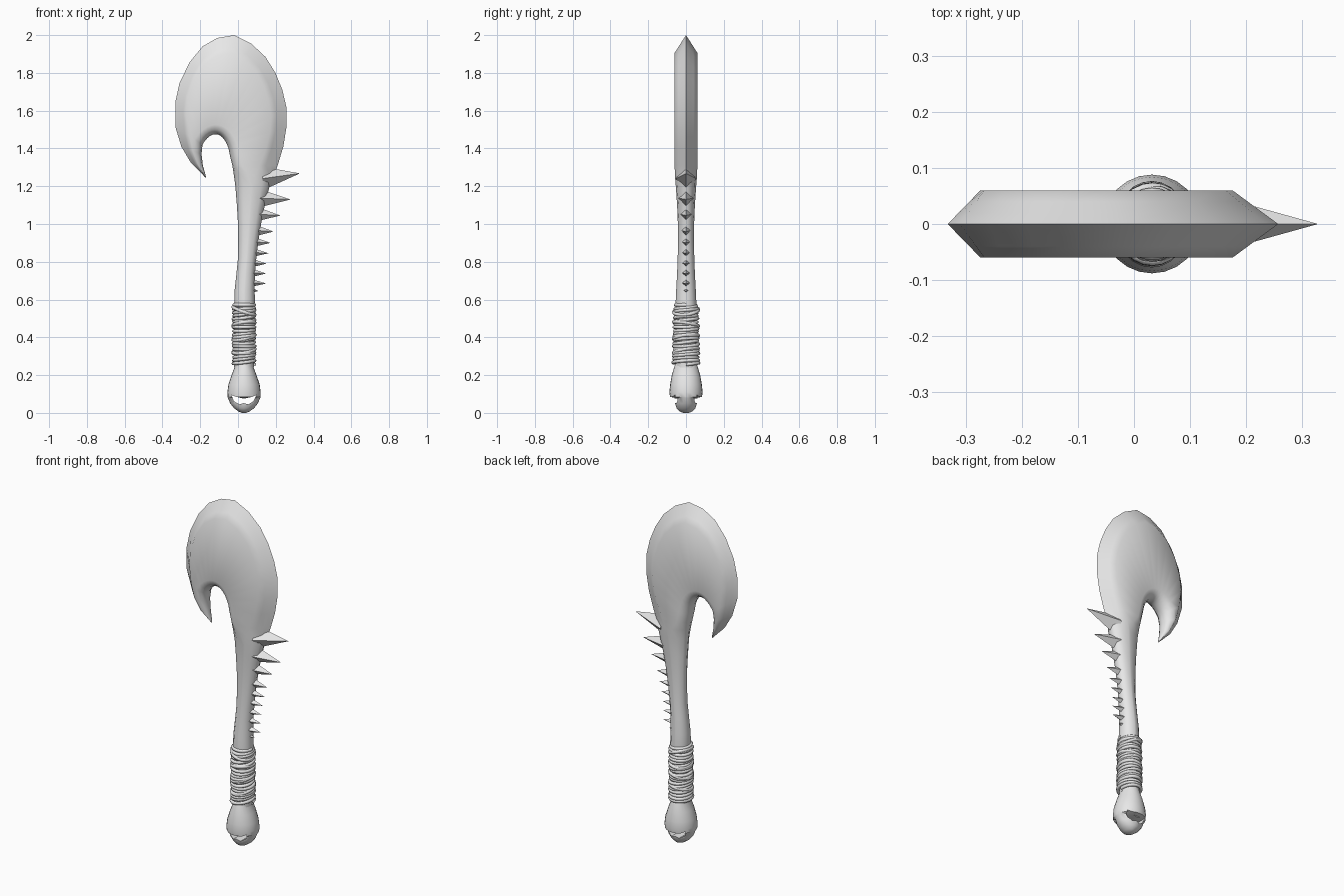
import bpy, bmesh, math, random
from mathutils import Vector

if "Cube" in bpy.data.objects:
    bpy.data.objects.remove(bpy.data.objects["Cube"])

random.seed(4)
bone = bpy.data.materials.new("grey_bone")
bone.diffuse_color = (0.8, 0.8, 0.8, 1)
bone.use_nodes = True
bone.node_tree.nodes["Principled BSDF"].inputs["Base Color"].default_value = bone.diffuse_color
CX = 0.032  # grip axis


def finish(name, bm, angle=None):
    bmesh.ops.recalc_face_normals(bm, faces=bm.faces[:])
    me = bpy.data.meshes.new(name)
    bm.to_mesh(me)
    bm.free()
    me.materials.append(bone)
    ob = bpy.data.objects.new(name, me)
    bpy.context.collection.objects.link(ob)
    if angle:
        smooth(ob, angle)
    return ob


def smooth(ob, angle):
    bpy.ops.object.select_all(action='DESELECT')
    ob.select_set(True)
    bpy.context.view_layer.objects.active = ob
    bpy.ops.object.shade_smooth_by_angle(angle=math.radians(angle))


def loft(rings):
    bm = bmesh.new()
    vs = [[bm.verts.new(p) for p in ring] for ring in rings]
    n = len(vs[0])
    for a, b in zip(vs, vs[1:]):
        for i in range(n):
            j = (i + 1) % n
            bm.faces.new((a[i], a[j], b[j], b[i]))
    bm.faces.new(vs[0])
    bm.faces.new(vs[-1])
    return bm


def section(ix, iz, ox, oz, d, e):
    """Cross-section from inner to outer edge; e = 1 rounded shaft, 0 bevelled blade."""
    p, q = Vector((ix, 0, iz)), Vector((ox, 0, oz))
    w = (q - p).length
    u = (q - p) / w
    r = 0.47 * w * e + min(0.05, 0.4 * w) * (1 - e)
    b = 0.47 * w * e + min(0.095, 0.5 * w) * (1 - e)
    half = [(0, 0)]
    for k in (1 / 3, 2 / 3, 1):
        a = k * math.pi / 2
        half.append((r * (1 - math.cos(a)), d * math.sin(a)))
    for k in (0, 1 / 3, 2 / 3, 1):
        a = k * math.pi / 2
        s = e * math.sin(a) + (1 - e) * k
        c = e * math.cos(a) + (1 - e) * (1 - k)
        half.append((w - b * (1 - s), d * c))
    pts = half + [(t, -y) for t, y in half[-2:0:-1]]
    return [p + u * t + Vector((0, y, 0)) for t, y in pts]


# Shaft: inner x, outer x, height, half depth
shaft = [(-.02, .085, .24, .055), (-.02, .09, .58, .055), (-.018, .088, .65, .052),
         (-.008, .09, .74, .047), (0, .097, .82, .044), (.001, .108, .91, .042),
         (0, .122, 1.0, .043), (-.006, .142, 1.1, .047), (-.014, .167, 1.2, .054),
         (-.022, .19, 1.26, .059)]
# Head sweeping over into the hook: inner x, z, outer x, z
head = [(-.03, 1.31, .21, 1.31), (-.042, 1.36, .24, 1.41), (-.05, 1.40, .257, 1.515),
        (-.06, 1.425, .257, 1.615), (-.07, 1.443, .235, 1.71), (-.08, 1.456, .198, 1.80),
        (-.09, 1.465, .145, 1.885), (-.1, 1.471, .07, 1.955), (-.112, 1.475, -.02, 2.0),
        (-.125, 1.475, -.11, 1.985), (-.137, 1.472, -.188, 1.94), (-.15, 1.465, -.257, 1.855),
        (-.162, 1.455, -.31, 1.745), (-.174, 1.442, -.332, 1.645), (-.188, 1.42, -.332, 1.515),
        (-.193, 1.37, -.3, 1.41), (-.186, 1.31, -.25, 1.325), (-.168, 1.245, -.173, 1.247)]
rings = [section(a, z, b, z, d, 0.5 if z > 1.25 else 1) for a, b, z, d in shaft]
for i, (a, b, c, d) in enumerate(head):
    depth = {15: .052, 16: .035, 17: .004}.get(i, .06)
    rings.append(section(a, b, c, d, depth, 0))
finish("blade_and_shaft", loft(rings), 50)

# Row of pyramid spikes along the outer edge: tip x, tip z, base x, rise, drop, half depth
spikes = [(.328, 1.268, .13, .035, .09, .055), (.278, 1.13, .10, .06, .045, .045),
          (.225, 1.045, .08, .052, .035, .038), (.188, .96, .07, .045, .03, .034),
          (.172, .90, .06, .04, .026, .032), (.161, .845, .055, .036, .024, .03),
          (.151, .79, .05, .034, .024, .03), (.15, .738, .05, .032, .024, .03),
          (.15, .685, .05, .03, .022, .032), (.108, .645, .05, .03, .015, .03)]
for tx, tz, bx, up, down, d in spikes:
    bm = bmesh.new()
    mid = tz + (up - down) / 2
    base = [bm.verts.new(p) for p in
            ((bx, 0, tz + up), (bx, d, mid), (bx, 0, tz - down), (bx, -d, mid))]
    tip = bm.verts.new((tx, 0, tz))
    bm.faces.new(base)
    for i in range(4):
        bm.faces.new((base[i], base[(i + 1) % 4], tip))
    finish("spike", bm)


# Cord wrapped round the grip
def cord(name, pts, cyclic):
    cu = bpy.data.curves.new(name, 'CURVE')
    cu.dimensions = '3D'
    cu.bevel_depth = 0.0095
    cu.bevel_resolution = 1
    sp = cu.splines.new('POLY')
    sp.points.add(len(pts) - 1)
    for q, p in zip(sp.points, pts):
        q.co = (*p, 1)
    sp.use_cyclic_u = cyclic
    cu.materials.append(bone)
    bpy.context.collection.objects.link(bpy.data.objects.new(name, cu))


turns, seg, pts = 19, 24, []
for i in range(turns * seg + 1):
    t = i / seg
    a = 2 * math.pi * t
    z = .256 + .32 * t / turns + .004 * math.sin(a + 1.7 * math.sin(t * .9))
    s = 1 + .04 * math.sin(t * 2.3)
    ry = .066 - .009 * t / turns
    pts.append((CX + .055 * s * math.cos(a), ry * s * math.sin(a), z))
cord("grip_wrap", pts, False)
for z in (.33, .40, .47, .54):
    tilt, ph = random.uniform(.012, .022), random.uniform(0, 6.28)
    cord("crossing_cord", [(CX + .058 * math.cos(a), .065 * math.sin(a), z + tilt * math.sin(a + ph))
                           for a in (2 * math.pi * k / seg for k in range(seg))], True)

# Pommel: height, half width, half depth
pommel = [(.27, .045, .052), (.25, .047, .06), (.2, .066, .075), (.15, .083, .084),
          (.11, .088, .088), (.085, .087, .085), (.08, .086, .06), (.05, .073, .058),
          (.025, .053, .05), (.008, .03, .035), (0, .012, .015)]
rings = [[(CX + w * math.cos(a), d * math.sin(a), z)
          for a in (2 * math.pi * k / 24 for k in range(24))] for z, w, d in pommel]
pom = finish("pommel", loft(rings))

# Slot through the pommel
slot = [(-.035, .095), (-.022, .062), (.008, .045), (.03, .052), (.055, .045), (.082, .062),
        (.098, .095), (.075, .085), (.03, .075), (-.01, .085)]
cutter = finish("slot_cutter", loft([[(x, y, z) for x, z in slot] for y in (-.15, .15)]))
cutter.hide_render = True
mod = pom.modifiers.new("slot", 'BOOLEAN')
mod.operation = 'DIFFERENCE'
mod.object = cutter
bpy.context.view_layer.objects.active = pom
bpy.ops.object.modifier_apply(modifier=mod.name)
bpy.data.objects.remove(cutter)
smooth(pom, 40)
